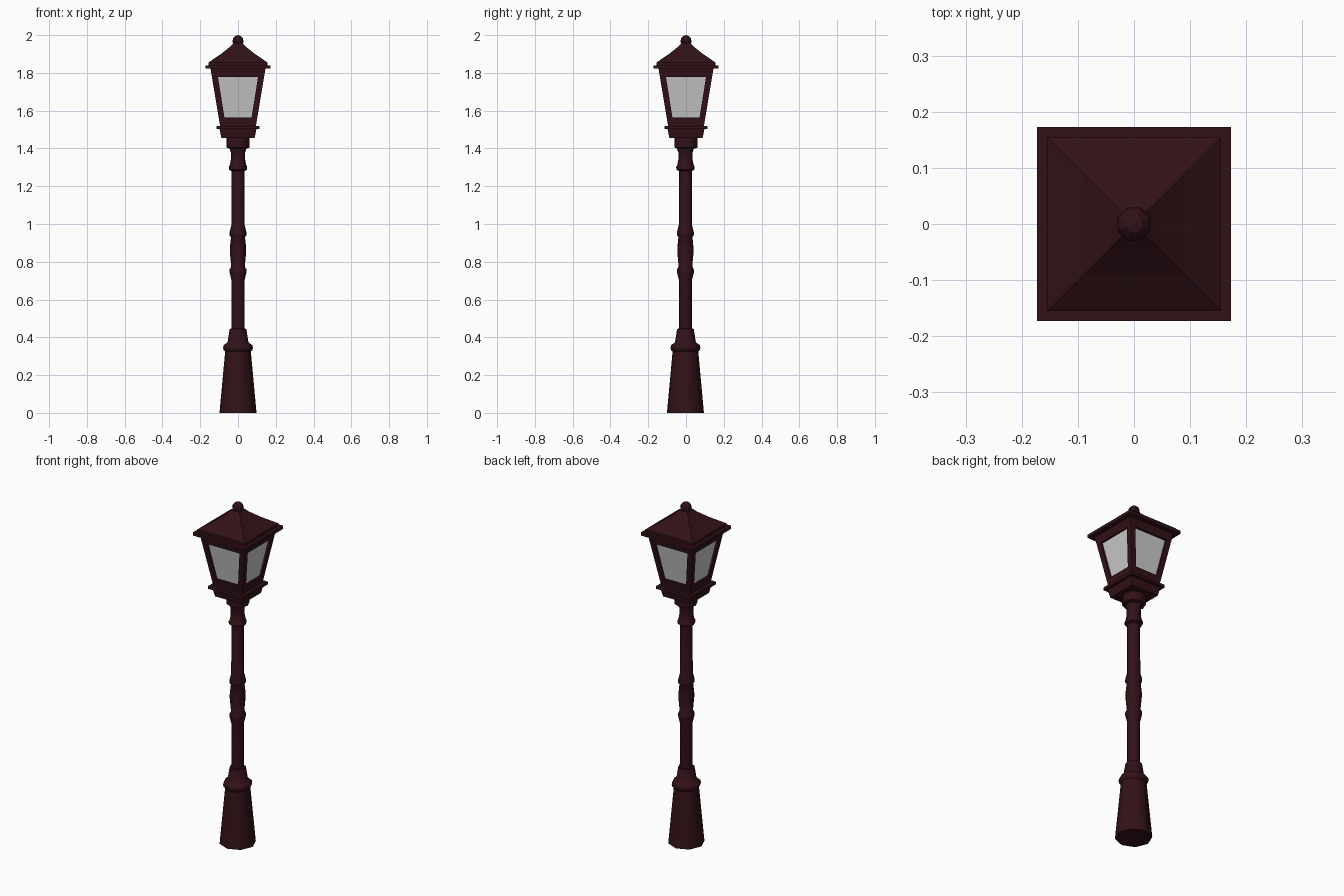
import bpy, bmesh
from math import cos, sin, pi, radians
from mathutils import Matrix, Vector

if "Cube" in bpy.data.objects:
    bpy.data.objects.remove(bpy.data.objects["Cube"])

iron = bpy.data.materials.new("dark_iron")
iron.diffuse_color = (0.032, 0.006, 0.009, 1)
iron.use_nodes = True
iron.node_tree.nodes["Principled BSDF"].inputs["Base Color"].default_value = iron.diffuse_color


def finish(name, bm, mat=iron, smooth=None):
    bmesh.ops.remove_doubles(bm, verts=bm.verts, dist=1e-5)
    bmesh.ops.recalc_face_normals(bm, faces=bm.faces)
    me = bpy.data.meshes.new(name)
    bm.to_mesh(me)
    bm.free()
    ob = bpy.data.objects.new(name, me)
    bpy.context.collection.objects.link(ob)
    if mat:
        me.materials.append(mat)
    if smooth:
        bpy.ops.object.select_all(action='DESELECT')
        ob.select_set(True)
        bpy.context.view_layer.objects.active = ob
        bpy.ops.object.shade_smooth_by_angle(angle=radians(smooth))
    return ob


def stack(name, profile, sides, start=0.0, y=0.0, smooth=None):
    """Closed stack of regular rings; for 4 sides the radius is the half width."""
    bm = bmesh.new()
    k = 2 ** 0.5 if sides == 4 else 1
    rings = []
    for r, z in profile:
        rings.append([bm.verts.new((r * k * cos(start + 2 * pi * i / sides),
                                    y + r * k * sin(start + 2 * pi * i / sides), z))
                      for i in range(sides)])
    for a, b in zip(rings, rings[1:]):
        for i in range(sides):
            j = (i + 1) % sides
            bm.faces.new((a[i], a[j], b[j], b[i]))
    bm.faces.new(rings[0])
    bm.faces.new(rings[-1])
    return finish(name, bm, smooth=smooth)


# Octagonal post: flared foot, collar, shaft, knop, neck
POST_Y = -0.003
stack("post_foot", [(.098, 0), (.068, .325), (.076, .332), (.079, .345), (.076, .36),
                    (.062, .368), (.055, .375), (.044, .445), (.034, .446)], 8, y=POST_Y, smooth=50)
stack("post_shaft", [(.034, .44), (.034, .70), (.045, .745), (.045, .758), (.036, .775),
                     (.043, .85), (.043, .875), (.037, .93), (.045, .942), (.045, .955),
                     (.035, .995), (.034, 1.28), (.048, 1.288), (.049, 1.302),
                     (.043, 1.313), (.038, 1.34), (.038, 1.38), (.047, 1.405)],
      8, y=POST_Y, smooth=50)
stack("lantern_neck", [(.047, 1.40), (.062, 1.405), (.062, 1.46)], 8, smooth=50)

# Square lantern base, ledges and roof
Q = pi / 4
stack("lantern_base", [(.088, 1.455), (.098, 1.505)], 4, Q)
stack("lower_ledge", [(.114, 1.502), (.114, 1.518)], 4, Q)
stack("upper_ledge", [(.173, 1.822), (.173, 1.840)], 4, Q)
stack("roof", [(.155, 1.838), (.155, 1.856), (.090, 1.900), (.045, 1.936), (.019, 1.962)], 4, Q)

# Tapered lantern frame with recessed openings, and the glass in them
Z0, Z1, W0, W1 = 1.515, 1.825, .094, .146


def half(z):
    return W0 + (W1 - W0) * (z - Z0) / (Z1 - Z0)


def quad(w0, w1, z0, z1, inset=0):
    y0, y1 = -half(z0) + inset, -half(z1) + inset
    return [Vector(p) for p in ((-w0, y0, z0), (w0, y0, z0), (w1, y1, z1), (-w1, y1, z1))]


outer = quad(W0, W1, Z0, Z1)
window = quad(.072, .106, 1.565, 1.777)
recess = quad(.072, .106, 1.565, 1.777, .012)
frame, glass = bmesh.new(), bmesh.new()
for s in range(4):
    rot = Matrix.Rotation(s * pi / 2, 3, 'Z')
    o, w, r = ([rot @ p for p in pts] for pts in (outer, window, recess))
    for a, b in ((o, w), (w, r)):
        for i in range(4):
            j = (i + 1) % 4
            frame.faces.new([frame.verts.new(p) for p in (a[i], a[j], b[j], b[i])])
    glass.faces.new([glass.verts.new(p) for p in r])
# keep winding as built so the open shells face outward
for name, bm, mat in (("lantern_frame", frame, iron), ("glass_panes", glass, None)):
    finish(name, bm, mat)

# Finial ball
ball = bmesh.new()
bmesh.ops.create_uvsphere(ball, u_segments=8, v_segments=6, radius=.032,
                          matrix=Matrix.Translation((0, 0, 1.968)) @ Matrix.Rotation(pi / 8, 4, 'Z'))
finish("finial", ball)
